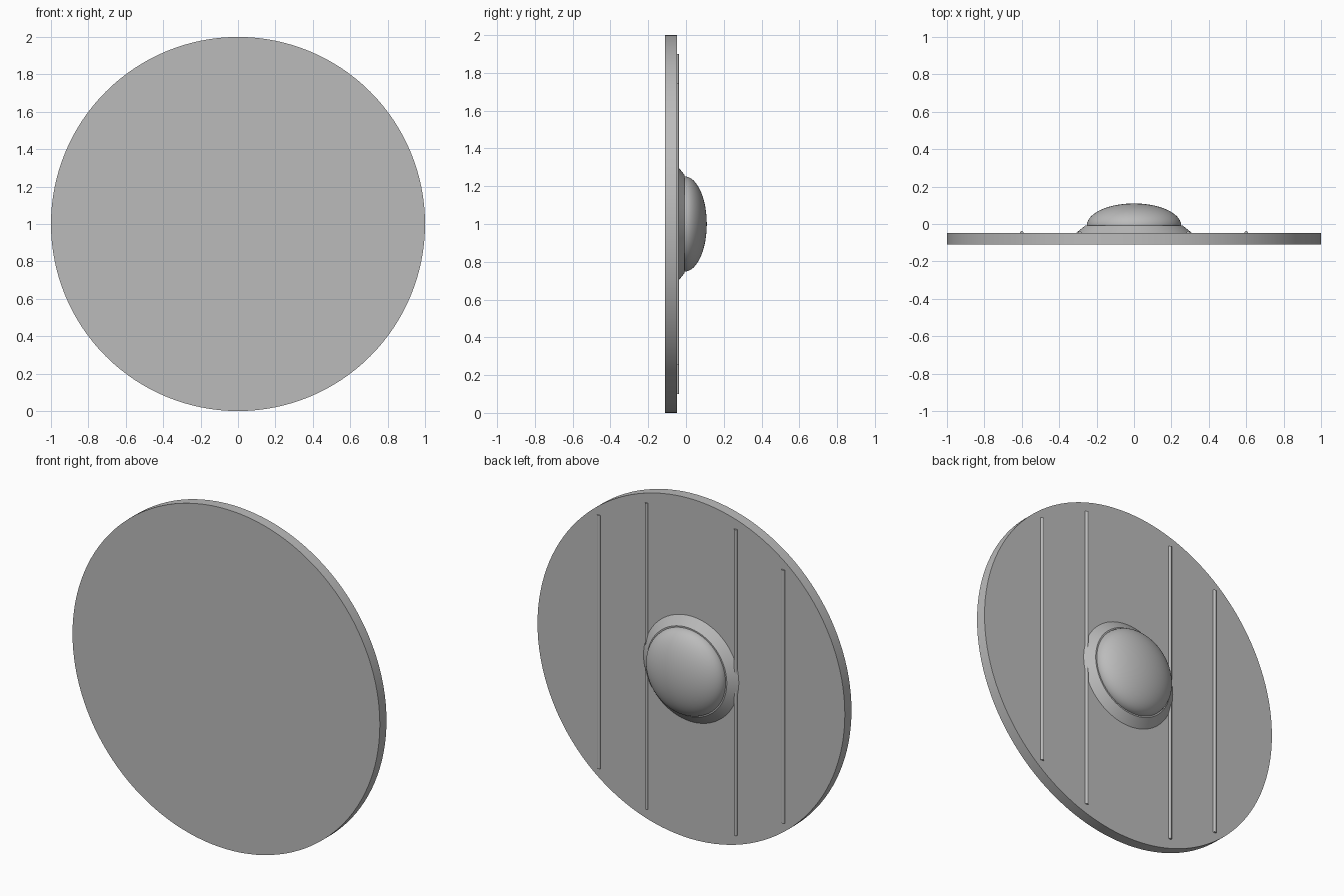
import bpy
import math

if "Cube" in bpy.data.objects:
    bpy.data.objects.remove(bpy.data.objects["Cube"], do_unlink=True)

grey = bpy.data.materials.new("plain grey")
grey.use_nodes = True
colour = (0.5, 0.5, 0.5, 1)
grey.diffuse_color = colour
grey.node_tree.nodes["Principled BSDF"].inputs["Base Color"].default_value = colour

BACK = -0.048      # rear face of the board
COLLAR_TOP = -0.008


def finish(name):
    obj = bpy.context.object
    obj.name = name
    obj.data.materials.append(grey)
    bpy.ops.object.transform_apply(location=False, rotation=True, scale=True)
    bpy.ops.object.shade_smooth_by_angle(angle=math.radians(30))
    return obj


def round_part(name, r_front, r_back, y_front, y_back):
    """Round part along the y axis, tapering from front to back."""
    bpy.ops.mesh.primitive_cone_add(
        vertices=128, radius1=r_front, radius2=r_back, depth=y_back - y_front,
        location=(0, (y_front + y_back) / 2, 1), rotation=(-math.pi / 2, 0, 0))
    return finish(name)


# Round board and the sloping collar of the boss
round_part("board", 1, 1, -0.11, BACK)
round_part("boss_collar", 0.31, 0.26, BACK, COLLAR_TOP)

# Flattened dome of the boss
bpy.ops.mesh.primitive_uv_sphere_add(
    segments=96, ring_count=48, radius=1, location=(0, COLLAR_TOP, 1),
    rotation=(-math.pi / 2, 0, 0))
bpy.context.object.scale = (0.252, 0.252, 0.11 - COLLAR_TOP)
dome = finish("boss_dome")
# Keep only the rear half, the rest would be buried in the board
for v in dome.data.vertices:
    v.co.y = max(v.co.y, -0.02)

# Thin plank ridges on the rear face
for side, label in ((1, "left"), (-1, "right")):
    for x, half, place in ((0.29, 0.9, "inner"), (0.6, 0.745, "outer")):
        bpy.ops.mesh.primitive_cylinder_add(
            vertices=16, radius=0.01, depth=2 * half, location=(side * x, BACK, 1))
        finish(f"{label}_{place}_ridge")
